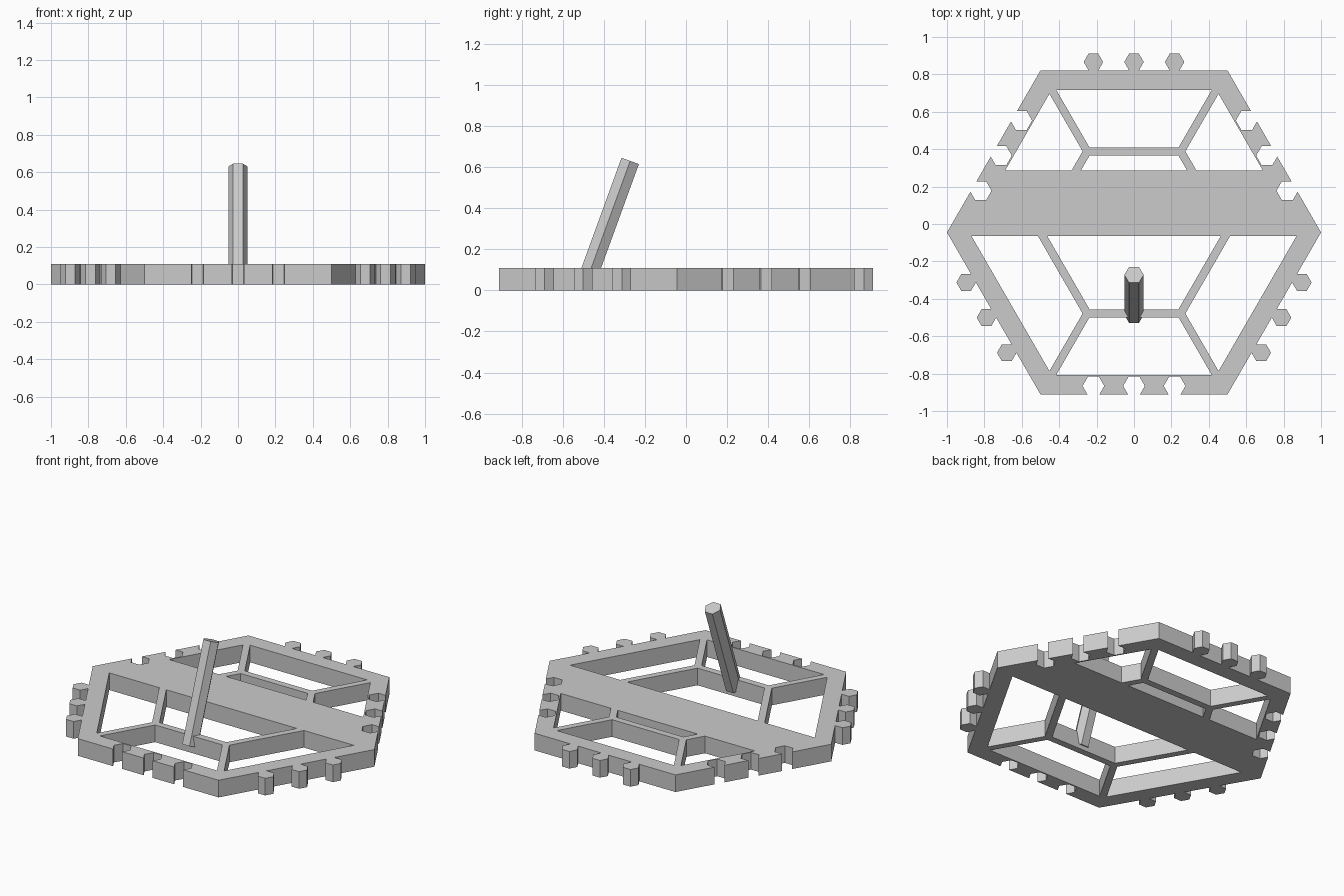
import bpy, bmesh
from math import sin, cos, radians, sqrt
from mathutils import Vector

cube = bpy.data.objects.get("Cube")
if cube:
    bpy.data.objects.remove(cube, do_unlink=True)

CY = -0.045                     # centre of the hexagon plate
THICK = 0.11
BAR_LOW, BAR_HIGH = -0.065, 0.285
RIM, RING_OUT, RING_IN = 0.88, 0.525, 0.475

grey = bpy.data.materials.new("light_grey")
grey.use_nodes = True
grey.diffuse_color = (0.6, 0.6, 0.6, 1)
grey.node_tree.nodes["Principled BSDF"].inputs["Base Color"].default_value = (0.6, 0.6, 0.6, 1)


def prism(name, loops, depth, location, tilt=0, turn=0):
    """Extrude a flat outline (further loops are holes) into a mesh object."""
    curve = bpy.data.curves.new(name, 'CURVE')
    curve.dimensions = '2D'
    curve.fill_mode = 'BOTH'
    curve.extrude = depth / 2
    for loop in loops:
        spline = curve.splines.new('POLY')
        spline.points.add(len(loop) - 1)
        for point, (x, y) in zip(spline.points, loop):
            point.co = (x, y, 0, 1)
        spline.use_cyclic_u = True
        spline.use_smooth = False
    temp = bpy.data.objects.new(name + "_outline", curve)
    bpy.context.collection.objects.link(temp)
    graph = bpy.context.evaluated_depsgraph_get()
    mesh = bpy.data.meshes.new_from_object(temp.evaluated_get(graph))
    bpy.data.objects.remove(temp, do_unlink=True)
    bm = bmesh.new()
    bm.from_mesh(mesh)
    bmesh.ops.remove_doubles(bm, verts=bm.verts, dist=0.0001)
    bmesh.ops.recalc_face_normals(bm, faces=bm.faces)
    for face in bm.faces:
        face.smooth = False
    bm.to_mesh(mesh)
    bm.free()
    mesh.materials.clear()
    mesh.materials.append(grey)
    mesh.name = name
    obj = bpy.data.objects.new(name, mesh)
    obj.location = location
    obj.rotation_euler = (tilt, 0, turn)
    bpy.context.collection.objects.link(obj)
    return obj


def polar(radius, degrees):
    a = radians(degrees)
    return Vector((radius * cos(a), radius * sin(a)))


def half_hexagon(radius, y, side):
    """Open run of hexagon corners, cut off by a level line at y."""
    dy = y - CY
    x = radius - abs(dy) / sqrt(3)
    return [(x, dy), polar(radius, 60 * side), polar(radius, 120 * side), (-x, dy)]


# Plate outline: tabs and matching sockets on alternate sides
tab = [(-0.026, 0), (-0.052, 0.045), (-0.026, 0.09)]
socket = [(-0.032, 0), (-0.058, -0.045), (-0.029, -0.095)]
outline = []
for side in range(6):
    start, end = polar(1, 60 * side), polar(1, 60 * side + 60)
    along, out = (end - start).normalized(), polar(1, 60 * side + 30)
    half = tab if side % 2 else socket
    outline.append(start)
    for offset in (-0.217, 0, 0.217):
        for u, n in half + [(-u, n) for u, n in reversed(half)]:
            outline.append((start + end) / 2 + along * (offset + u) + out * n)

# Rim and broad cross bar, with one opening either side of the bar
mid = (0, CY, THICK / 2)
prism("plate_frame", [outline, half_hexagon(RIM, BAR_HIGH, 1),
                      half_hexagon(RIM, BAR_LOW, -1)], THICK, mid)

# Inner hexagon ring, in a back and a front half, and its spokes
for label, y, side in (("back", BAR_HIGH, 1), ("front", BAR_LOW, -1)):
    ring = half_hexagon(RING_OUT, y, side) + half_hexagon(RING_IN, y, side)[::-1]
    prism(label + "_ring", [ring], THICK, mid)
    for hand, angle in (("left", 60), ("right", 120)):
        w = 0.021
        bar = [(0.5, -w), (0.885, -w), (0.885, w), (0.5, w)]
        prism(f"{label}_{hand}_spoke", [bar], THICK, mid, turn=radians(angle * side))

# Leaning six-sided peg on the front ring
prism("leaning_peg", [[polar(0.052, 60 * i) for i in range(6)]], 0.628,
      (0, -0.379, 0.335), tilt=radians(-20))
